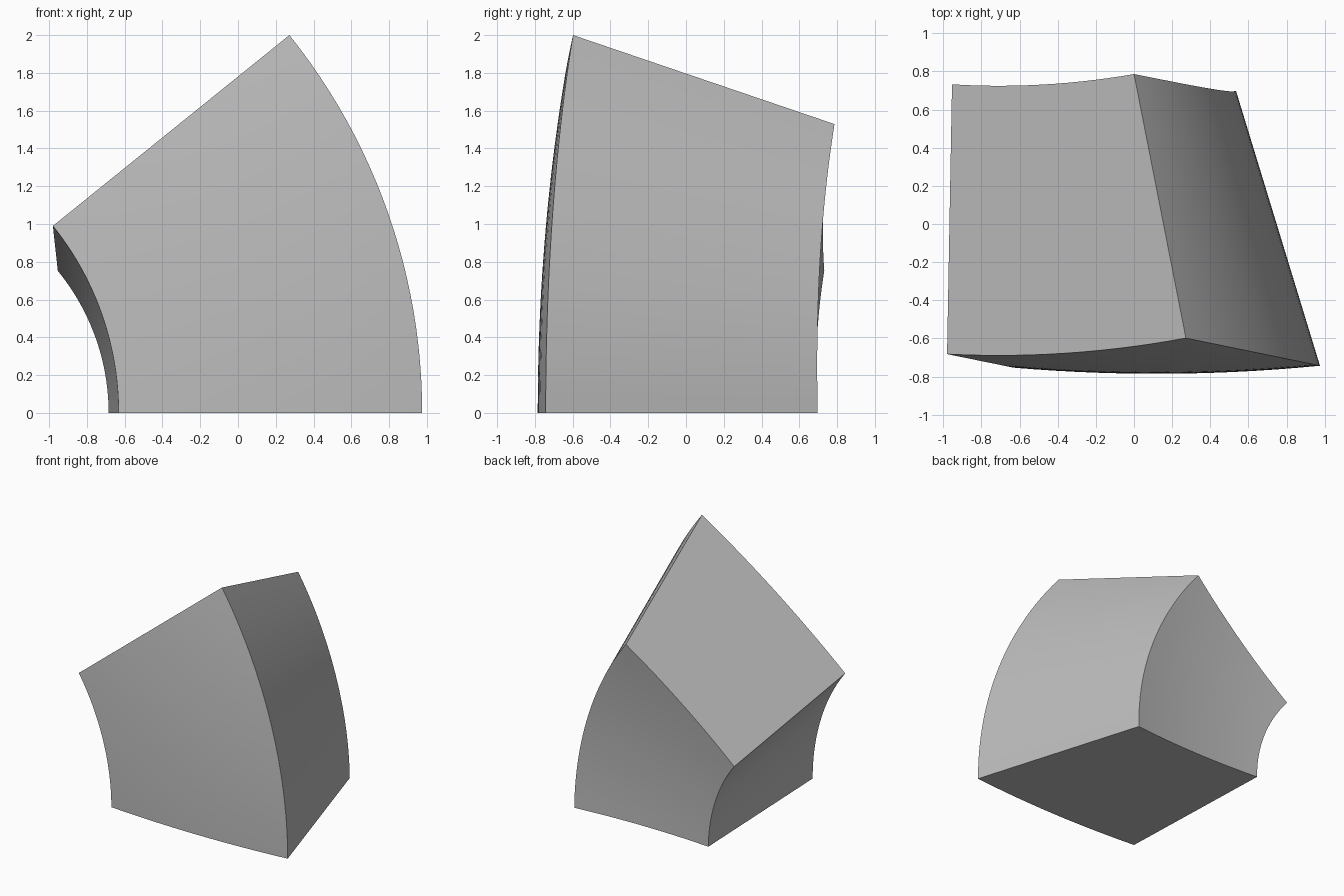
import bpy, bmesh, math
from mathutils import Vector

cube = bpy.data.objects.get("Cube")
if cube:
    bpy.data.objects.remove(cube, do_unlink=True)

stone = bpy.data.materials.new("plain_grey")
stone.use_nodes = True
grey = (0.5, 0.5, 0.5, 1)
stone.diffuse_color = grey
stone.node_tree.nodes["Principled BSDF"].inputs["Base Color"].default_value = grey

# Corner arcs of the sweep: bottom point, top point, mid-arc shift in y
CORNERS = {
    "front_right": ((-0.632, -0.753, 0), (-0.98, -0.682, 0.99), 0),
    "front_left": ((0.975, -0.743, 0), (0.272, -0.598, 2.0), 0),
    "back_left": ((0.535, 0.697, 0), (0.0, 0.786, 1.529), -0.01),
    "back_right": ((-0.685, 0.687, 0), (-0.954, 0.732, 0.752), -0.005),
}
SWEEP = math.radians(38.7)
STEPS, COLS = 24, 14


def corner(name, t):
    """Point on a corner's circular arc, t from 0 (bottom) to 1 (top)."""
    low, high, shift = CORNERS[name]
    w = (1 - math.cos(SWEEP * t)) / (1 - math.cos(SWEEP))
    h = math.sin(SWEEP * t) / math.sin(SWEEP)
    return Vector((low[0] + (high[0] - low[0]) * w,
                   low[1] + (high[1] - low[1]) * w + shift * math.sin(math.pi * t),
                   high[2] * h))


def bowed(a, b, sag):
    """Edge from a to b bowed towards the front."""
    for i in range(COLS + 1):
        u = i / COLS
        yield a.lerp(b, u) - Vector((0, sag * 4 * u * (1 - u), 0))


# Wedge block: bowed four-sided section swept along the corner arcs
bm = bmesh.new()
rings = []
for k in range(STEPS + 1):
    p = {n: corner(n, k / STEPS) for n in CORNERS}
    pts = list(bowed(p["front_right"], p["front_left"], 0.037))
    pts += list(bowed(p["back_left"], p["back_right"], 0.028))
    rings.append([bm.verts.new(q) for q in pts])
for r0, r1 in zip(rings, rings[1:]):
    for i in range(len(r0)):
        j = (i + 1) % len(r0)
        bm.faces.new((r0[i], r0[j], r1[j], r1[i]))

# Flat end caps
bm.faces.new(rings[0][::-1])
bm.faces.new(rings[-1])
bmesh.ops.recalc_face_normals(bm, faces=bm.faces[:])

mesh = bpy.data.meshes.new("curved_wedge_block")
bm.to_mesh(mesh)
bm.free()
mesh.materials.append(stone)
block = bpy.data.objects.new("curved_wedge_block", mesh)
bpy.context.collection.objects.link(block)
bpy.ops.object.select_all(action="DESELECT")
block.select_set(True)
bpy.context.view_layer.objects.active = block
bpy.ops.object.shade_smooth_by_angle(angle=math.radians(20))
